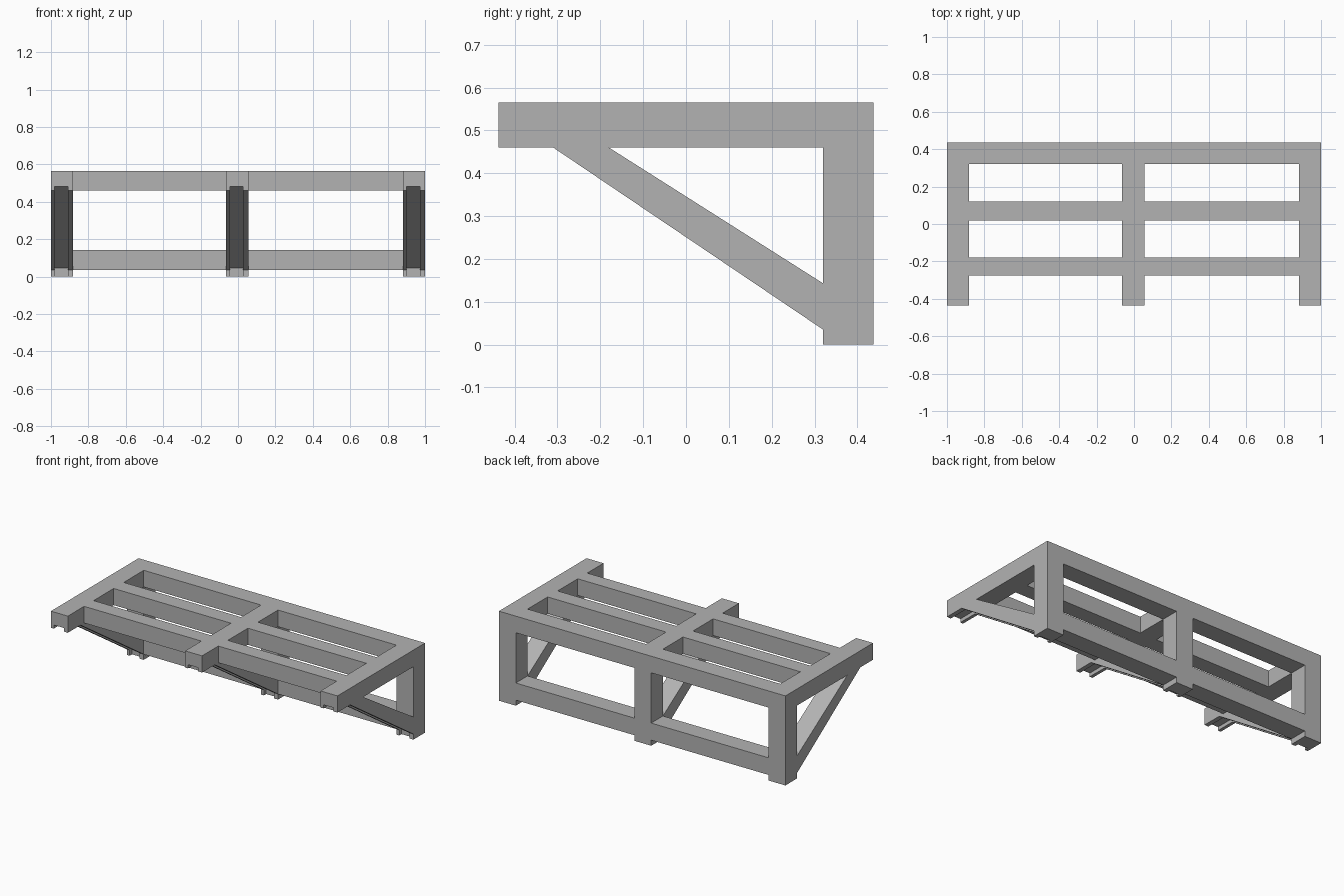
import bpy
import bmesh

cube = bpy.data.objects.get("Cube")
if cube:
    bpy.data.objects.remove(cube, do_unlink=True)

# Single plain grey for the whole frame
grey = bpy.data.materials.new("plain_grey")
grey.use_nodes = True
colour = (0.45, 0.45, 0.45, 1)
grey.diffuse_color = colour
grey.node_tree.nodes["Principled BSDF"].inputs["Base Color"].default_value = colour

# Shared dimensions
BACK, FRONT, LEG_FRONT = 0.437, -0.437, 0.32
TOP, ARM_BOTTOM = 0.565, 0.46
RAIL_BOTTOM, RAIL_TOP = 0.035, 0.143
WIDTH = 0.118
BRACKETS = {"right": -1.0, "middle": -0.063, "left": 0.882}


def prism(name, profile, x0, x1):
    """Extrude a (y, z) profile from x0 to x1."""
    bm = bmesh.new()
    face = bm.faces.new([bm.verts.new((x0, y, z)) for y, z in profile])
    side = bmesh.ops.extrude_face_region(bm, geom=[face])["geom"]
    verts = [v for v in side if isinstance(v, bmesh.types.BMVert)]
    bmesh.ops.translate(bm, verts=verts, vec=(x1 - x0, 0, 0))
    bmesh.ops.recalc_face_normals(bm, faces=bm.faces)
    mesh = bpy.data.meshes.new(name)
    bm.to_mesh(mesh)
    bm.free()
    mesh.materials.append(grey)
    obj = bpy.data.objects.new(name, mesh)
    bpy.context.collection.objects.link(obj)
    return obj


def cut(obj, cutter):
    """Subtract the cutter, apply the result and discard the cutter."""
    mod = obj.modifiers.new("cut", "BOOLEAN")
    mod.operation = "DIFFERENCE"
    mod.solver = "EXACT"
    mod.object = cutter
    bpy.context.view_layer.update()
    evaluated = obj.evaluated_get(bpy.context.evaluated_depsgraph_get())
    mesh = bpy.data.meshes.new_from_object(evaluated)
    obj.modifiers.clear()
    obj.data = mesh
    bpy.data.objects.remove(cutter, do_unlink=True)


# Bracket outline: leg, arm and sloping brace
outline = [(BACK, 0), (BACK, TOP), (FRONT, TOP), (FRONT, ARM_BOTTOM),
           (-0.31, ARM_BOTTOM), (LEG_FRONT, RAIL_BOTTOM), (LEG_FRONT, 0)]
# Triangular opening behind the brace
opening = [(-0.18, ARM_BOTTOM), (LEG_FRONT, ARM_BOTTOM), (LEG_FRONT, RAIL_TOP)]
# Shallow channel along the underside of arm, brace and foot
channel = [(-0.6, 0.483), (-0.303, 0.483), (0.343, 0.047), (0.343, -0.1), (-0.6, -0.1)]

for side, x in BRACKETS.items():
    bracket = prism(side + "_bracket", outline, x, x + WIDTH)
    cut(bracket, prism("opening_cutter", opening, x - 0.1, x + WIDTH + 0.1))
    cut(bracket, prism("channel_cutter", channel, x + 0.02, x + 0.09))

# Horizontal rails between neighbouring brackets: y and z ranges
RAILS = {
    "back_top_rail": (LEG_FRONT, BACK, ARM_BOTTOM, TOP),
    "back_lower_rail": (LEG_FRONT, BACK, RAIL_BOTTOM, RAIL_TOP),
    "middle_slat": (0.02, 0.12, ARM_BOTTOM, TOP),
    "front_slat": (-0.275, -0.18, ARM_BOTTOM, TOP),
}
bays = {"right": (BRACKETS["right"] + WIDTH, BRACKETS["middle"]),
        "left": (BRACKETS["middle"] + WIDTH, BRACKETS["left"])}
for side, (x0, x1) in bays.items():
    for name, (y0, y1, z0, z1) in RAILS.items():
        prism(side + "_" + name, [(y0, z0), (y1, z0), (y1, z1), (y0, z1)], x0, x1)
